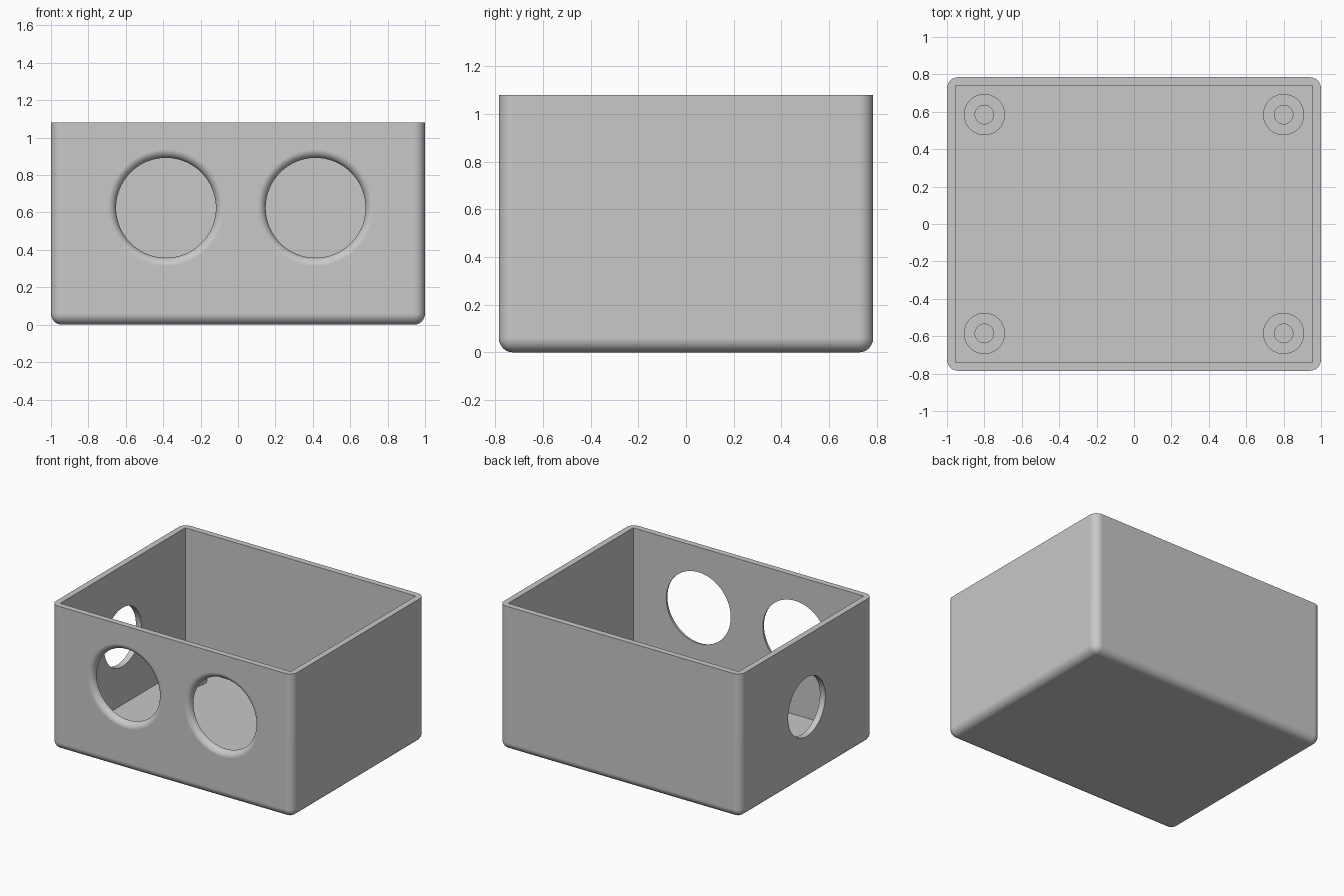
import bpy, bmesh
from math import sin, cos, pi

old = bpy.data.objects.get("Cube")
if old:
    bpy.data.objects.remove(old)

HX, HY, H = 1.0, 0.785, 1.08      # half width, half depth, height
WALL, FLOOR, ROUND = 0.045, 0.04, 0.06

grey = bpy.data.materials.new("light grey")
grey.use_nodes = True
colour = (0.58, 0.58, 0.58, 1)
grey.diffuse_color = colour
grey.node_tree.nodes["Principled BSDF"].inputs["Base Color"].default_value = colour


def finish(name, bm):
    bmesh.ops.recalc_face_normals(bm, faces=bm.faces)
    mesh = bpy.data.meshes.new(name)
    bm.to_mesh(mesh)
    bm.free()
    mesh.materials.append(grey)
    obj = bpy.data.objects.new(name, mesh)
    bpy.context.collection.objects.link(obj)
    return obj


def block(name, hx, hy, z0, z1, rounding=0):
    """Box; with rounding, every edge except the top rim is rounded."""
    bm = bmesh.new()
    bmesh.ops.create_cube(bm, size=2)
    for v in bm.verts:
        v.co = (v.co.x * hx, v.co.y * hy, z1 if v.co.z > 0 else z0)
    if rounding:
        edges = [e for e in bm.edges if min(v.co.z for v in e.verts) < z1]
        bmesh.ops.bevel(bm, geom=edges, offset=rounding, segments=8,
                        profile=0.5, affect='EDGES')
    return finish(name, bm)


def lathe(name, profile, location, rotation=(0, 0, 0), sides=64):
    """Solid turned around local z from (radius, height) points."""
    bm = bmesh.new()
    rings = [[bm.verts.new((r * cos(2 * pi * i / sides), r * sin(2 * pi * i / sides), z))
              for i in range(sides)] for r, z in profile]
    for a, b in zip(rings, rings[1:]):
        for i in range(sides):
            j = (i + 1) % sides
            bm.faces.new((a[i], a[j], b[j], b[i]))
    bm.faces.new(rings[0])
    bm.faces.new(rings[-1])
    obj = finish(name, bm)
    obj.location, obj.rotation_euler = location, rotation
    return obj


def activate(obj):
    bpy.ops.object.select_all(action='DESELECT')
    obj.select_set(True)
    bpy.context.view_layer.objects.active = obj


def smooth(obj):
    activate(obj)
    bpy.ops.object.shade_smooth_by_angle(angle=pi / 6)


# Box shell and the shapes cut out of it
shell = block("box_shell", HX, HY, 0, H, ROUND)
cutters = [block("cavity_cutter", HX - WALL, HY - WALL, FLOOR, H + 0.2)]

# Two large front openings with a rounded outer lip
R = 0.267
arc = [(R + WALL * (1 - cos(k * pi / 16)), WALL * sin(k * pi / 16)) for k in range(9)]
lip = [(R, -0.1)] + arc + [(R + WALL, 0.2)]
for x in (-0.385, 0.415):
    cutters.append(lathe("front_hole_cutter", lip, (x, -HY + WALL, 0.625), (pi / 2, 0, 0), 96))

# Plain round opening in the right wall
cutters.append(lathe("side_hole_cutter", [(0.22, -0.1), (0.22, 0.2)],
                     (-HX + WALL, 0, 0.545), (0, -pi / 2, 0), 96))

activate(shell)
for cutter in cutters:
    mod = shell.modifiers.new("cut", 'BOOLEAN')
    mod.operation, mod.solver, mod.object = 'DIFFERENCE', 'EXACT', cutter
    bpy.ops.object.modifier_apply(modifier=mod.name)
for cutter in cutters:
    bpy.data.objects.remove(cutter)
smooth(shell)
weighted = shell.modifiers.new("flat_walls", 'WEIGHTED_NORMAL')
weighted.keep_sharp = True

# Four hollow screw posts on the floor
post = [(0.11, FLOOR - 0.01), (0.11, 0.2), (0.05, 0.2), (0.05, FLOOR + 0.003)]
for side, x in (("right", -0.8), ("left", 0.8)):
    for end, y in (("front", -0.585), ("back", 0.585)):
        smooth(lathe(f"{end}_{side}_screw_post", post, (x, y, 0)))
